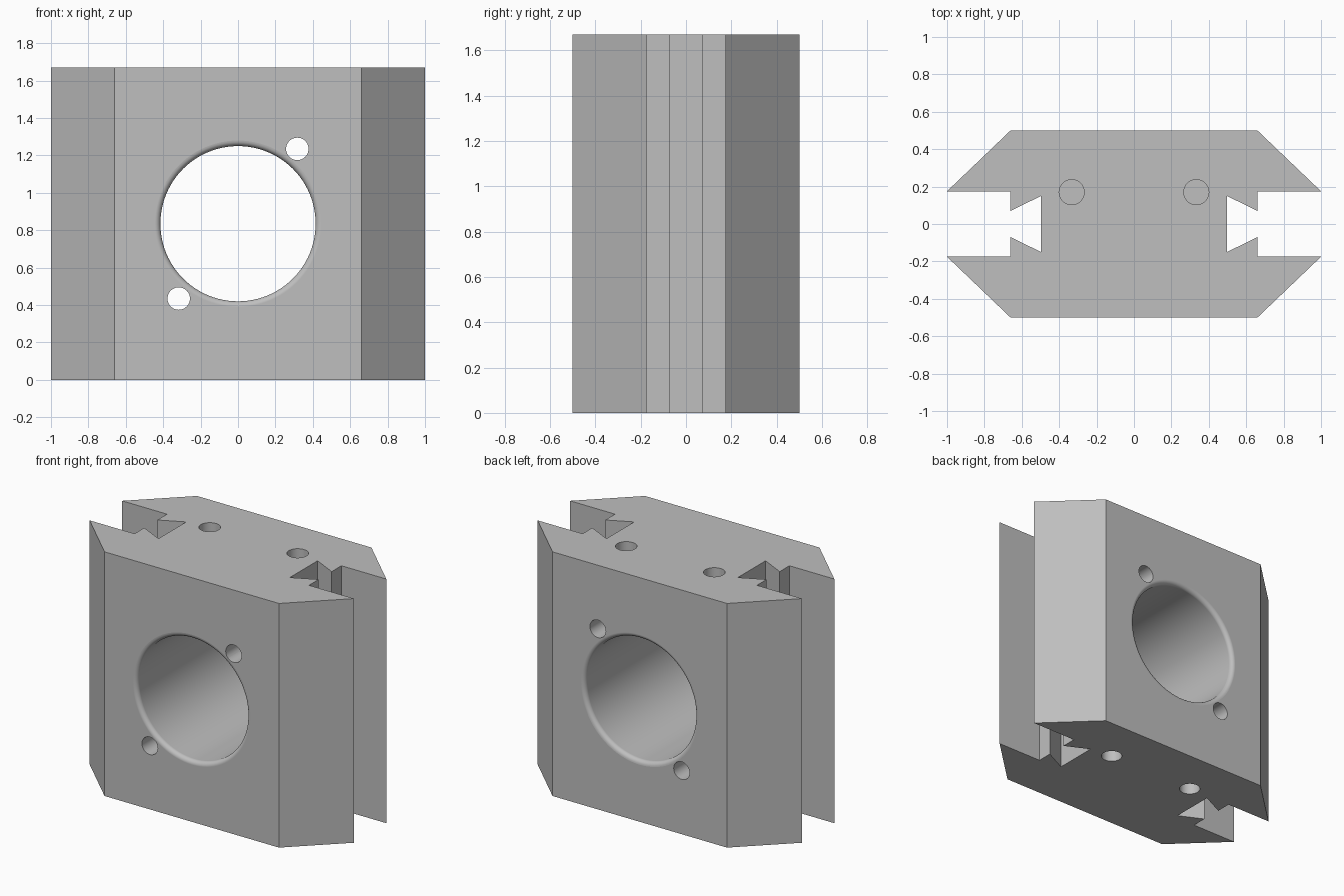
import bpy, bmesh, math
from mathutils import Matrix

cube = bpy.data.objects.get("Cube")
if cube:
    bpy.data.objects.remove(cube, do_unlink=True)

HEIGHT, DEPTH = 1.67, 0.5
MID = HEIGHT / 2

metal = bpy.data.materials.new("Grey metal")
metal.use_nodes = True
GREY = (0.52, 0.52, 0.52, 1)
metal.diffuse_color = GREY
metal.node_tree.nodes["Principled BSDF"].inputs["Base Color"].default_value = GREY


def make_object(name, bm):
    bmesh.ops.recalc_face_normals(bm, faces=bm.faces[:])
    mesh = bpy.data.meshes.new(name)
    bm.to_mesh(mesh)
    bm.free()
    mesh.materials.append(metal)
    obj = bpy.data.objects.new(name, mesh)
    bpy.context.scene.collection.objects.link(obj)
    return obj


def extrude_profile(name, points, height):
    bm = bmesh.new()
    base = bm.faces.new([bm.verts.new((x, y, 0)) for x, y in points])
    top = bmesh.ops.extrude_face_region(bm, geom=[base])["geom"]
    bmesh.ops.translate(bm, vec=(0, 0, height),
                        verts=[v for v in top if isinstance(v, bmesh.types.BMVert)])
    return make_object(name, bm)


def lathe(name, rings, segments, transform):
    """Closed solid of revolution about local z from (radius, height) rings."""
    bm = bmesh.new()
    loops = [[bm.verts.new((r * math.cos(math.tau * i / segments),
                            r * math.sin(math.tau * i / segments), h))
              for i in range(segments)] for r, h in rings]
    for a, b in zip(loops, loops[1:]):
        for i in range(segments):
            j = (i + 1) % segments
            bm.faces.new((a[i], a[j], b[j], b[i]))
    bm.faces.new(loops[0][::-1])
    bm.faces.new(loops[-1])
    bm.transform(transform)
    return make_object(name, bm)


# Body: chamfered block with a dovetail slot down each side
quarter = [(0.66, 0.5), (1, 0.175), (0.66, 0.175), (0.66, 0.07), (0.497, 0.15)]
right_half = quarter + [(x, -y) for x, y in reversed(quarter)]
body = extrude_profile("mounting_block",
                       right_half + [(-x, -y) for x, y in right_half], HEIGHT)

# Large bore with rounded rims
BORE, FILLET = 0.415, 0.03
arc = [math.pi / 2 * i / 6 for i in range(7)]
rim = [(BORE + FILLET * (1 - math.cos(a)), DEPTH - FILLET + FILLET * math.sin(a))
       for a in arc]
rim.append((BORE + FILLET, DEPTH + 0.1))
rings = [(r, -h) for r, h in reversed(rim)] + rim
along_y = Matrix.Rotation(math.pi / 2, 4, 'X')
cutters = [lathe("bore_cutter", rings, 96,
                 Matrix.Translation((0, 0, MID)) @ along_y)]

for side in (-1, 1):
    # Small through holes on the diagonal
    place = Matrix.Translation((side * 0.317, 0, MID + side * 0.4))
    cutters.append(lathe("pin_hole_cutter", [(0.06, -0.7), (0.06, 0.7)], 40,
                         place @ along_y))
    # Blind screw holes in the top and bottom
    for z in (0, HEIGHT):
        place = Matrix.Translation((side * 0.333, 0.17, z))
        cutters.append(lathe("screw_hole_cutter", [(0.067, -0.33), (0.067, 0.33)],
                             40, place))

# Cut the holes
bpy.context.view_layer.objects.active = body
for cutter in cutters:
    cutter.hide_render = True
    cut = body.modifiers.new("Cut", 'BOOLEAN')
    cut.operation = 'DIFFERENCE'
    cut.solver = 'EXACT'
    cut.object = cutter
    bpy.ops.object.modifier_apply(modifier=cut.name)
    bpy.data.objects.remove(cutter, do_unlink=True)

# Smooth hole walls, flat block faces
for obj in bpy.context.selected_objects:
    obj.select_set(False)
body.select_set(True)
bpy.ops.object.shade_smooth_by_angle(angle=math.radians(30))
weighted = body.modifiers.new("Weighted normals", 'WEIGHTED_NORMAL')
weighted.keep_sharp = True
